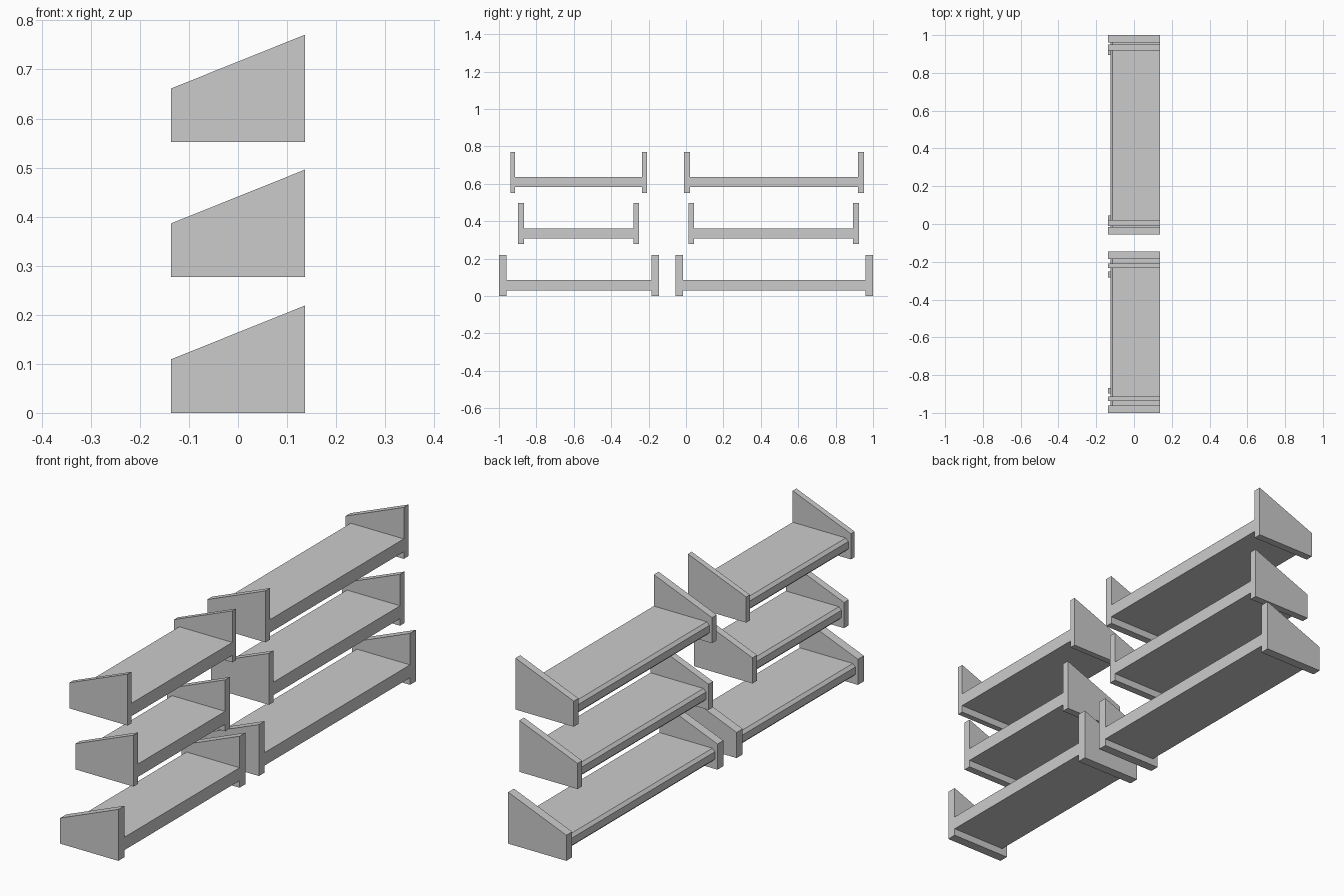
import bpy
import bmesh

cube = bpy.data.objects.get("Cube")
if cube:
    bpy.data.objects.remove(cube, do_unlink=True)

grey = bpy.data.materials.new("plain grey")
grey.use_nodes = True
colour = (0.6, 0.6, 0.6, 1)
grey.diffuse_color = colour
grey.node_tree.nodes["Principled BSDF"].inputs["Base Color"].default_value = colour

HALF = 0.137  # half the shelf depth


def extrude_profile(name, profile, y0, y1):
    """Sweep an x-z outline along y into a solid."""
    bm = bmesh.new()
    face = bm.faces.new([bm.verts.new((x, y0, z)) for x, z in profile])
    swept = bmesh.ops.extrude_face_region(bm, geom=[face])["geom"]
    verts = [v for v in swept if isinstance(v, bmesh.types.BMVert)]
    bmesh.ops.translate(bm, verts=verts, vec=(0, y1 - y0, 0))
    bmesh.ops.recalc_face_normals(bm, faces=bm.faces)
    mesh = bpy.data.meshes.new(name)
    bm.to_mesh(mesh)
    bm.free()
    mesh.materials.append(grey)
    obj = bpy.data.objects.new(name, mesh)
    bpy.context.collection.objects.link(obj)


def shelf(name, y0, y1, thick, base):
    # Sloped end panels
    panel = [(-HALF, base), (HALF, base), (HALF, base + 0.219), (-HALF, base + 0.109)]
    extrude_profile(name + "_front_panel", panel, y0, y0 + thick)
    extrude_profile(name + "_back_panel", panel, y1 - thick, y1)
    # Board with a chamfered nose on the low side
    low, high, nose, cut = base + 0.03, base + 0.085, -0.125, 0.012
    board = [(HALF, low), (HALF, high), (nose + cut, high), (nose, high - cut),
             (nose, low + cut), (nose + cut, low)]
    extrude_profile(name + "_board", board, y0 + thick, y1 - thick)


# Two stacks of three: name, start, end, panel thickness, height
for spec in [
    ("lower_front_shelf", -1.0, -0.145, 0.04, 0.0),
    ("middle_front_shelf", -0.898, -0.251, 0.031, 0.277),
    ("upper_front_shelf", -0.938, -0.209, 0.025, 0.552),
    ("lower_back_shelf", -0.055, 1.0, 0.039, 0.0),
    ("middle_back_shelf", 0.013, 0.925, 0.031, 0.277),
    ("upper_back_shelf", -0.011, 0.951, 0.032, 0.552),
]:
    shelf(*spec)
